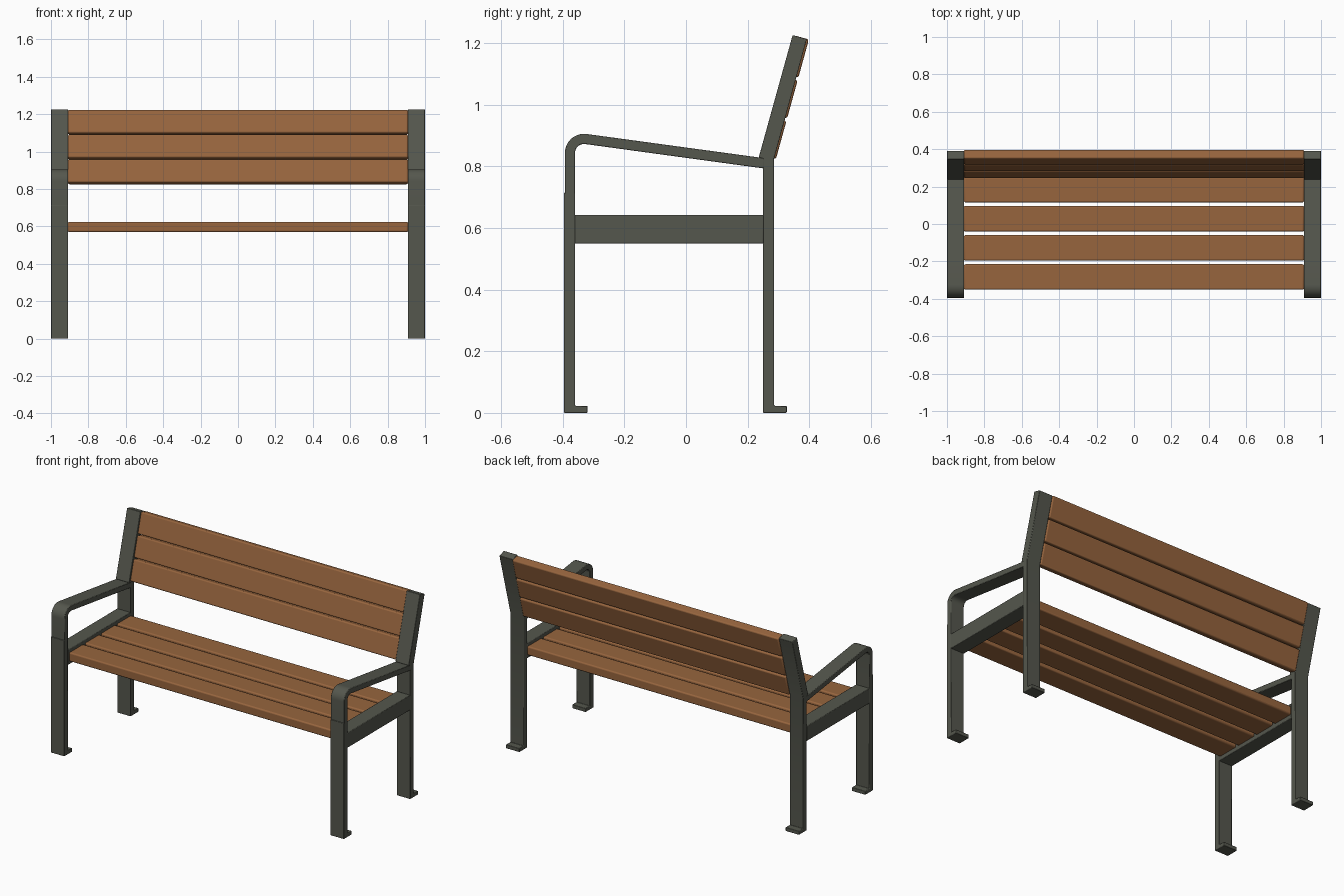
import bpy, bmesh
from math import sin, cos, pi, atan, radians

if "Cube" in bpy.data.objects:
    bpy.data.objects.remove(bpy.data.objects["Cube"])


def material(name, rgb):
    m = bpy.data.materials.new(name)
    m.diffuse_color = (*rgb, 1)
    m.use_nodes = True
    m.node_tree.nodes["Principled BSDF"].inputs["Base Color"].default_value = m.diffuse_color
    return m


METAL = material("dark_metal", (0.09, 0.095, 0.075))
WOOD = material("brown_wood", (0.31, 0.13, 0.048))


def prism(name, profile, x0, x1, mat, bevel, segments=2, mirror=False):
    """Extrude a (y, z) profile along x, round its edges, optionally mirror it."""
    bm = bmesh.new()
    face = bm.faces.new([bm.verts.new((x0, y, z)) for y, z in profile])
    ext = bmesh.ops.extrude_face_region(bm, geom=[face])
    verts = [v for v in ext["geom"] if isinstance(v, bmesh.types.BMVert)]
    bmesh.ops.translate(bm, verts=verts, vec=(x1 - x0, 0, 0))
    bmesh.ops.recalc_face_normals(bm, faces=bm.faces)
    mesh = bpy.data.meshes.new(name)
    bm.to_mesh(mesh)
    bm.free()
    mesh.materials.append(mat)
    ob = bpy.data.objects.new(name, mesh)
    bpy.context.collection.objects.link(ob)
    mod = ob.modifiers.new("bevel", 'BEVEL')
    mod.width, mod.segments = bevel, segments
    mod.limit_method, mod.angle_limit = 'ANGLE', radians(30)
    if mirror:
        ob.modifiers.new("mirror", 'MIRROR')
    bpy.ops.object.select_all(action='DESELECT')
    ob.select_set(True)
    bpy.context.view_layer.objects.active = ob
    bpy.ops.object.shade_smooth_by_angle(angle=radians(35))
    return ob


def frame_part(name, profile):
    return prism(name, profile, 0.908, 1.0, METAL, 0.003, 2, True)


# front legs with foot plate
frame_part("front_legs", [(-0.396, 0), (-0.319, 0), (-0.319, 0.023), (-0.36, 0.023),
                          (-0.36, 0.715), (-0.396, 0.715)])

# rear legs with foot plate and leaning back upright
frame_part("rear_legs", [(0.25, 0), (0.327, 0), (0.327, 0.023), (0.286, 0.023),
                         (0.286, 0.825), (0.392, 1.213), (0.346, 1.226),
                         (0.236, 0.829), (0.25, 0.825)])

# side rails carrying the seat
frame_part("seat_rails", [(-0.362, 0.55), (0.252, 0.55), (0.252, 0.642), (-0.362, 0.642)])

# armrests: a bar bent over the front leg and sloping down to the upright
SLOPE = 0.136
cy, cz, r_out, r_in, n = -0.331, 0.8437, 0.062, 0.029, 10
angles = [pi + (pi / 2 - atan(SLOPE) - pi) * i / n for i in range(n + 1)]
outer = [(cy + r_out * cos(a), cz + r_out * sin(a)) for a in angles]
inner = [(cy + r_in * cos(a), cz + r_in * sin(a)) for a in angles]
frame_part("armrests", [(cy - r_out, 0.70)] + outer + [(0.255, 0.8265), (0.255, 0.793)]
           + inner[::-1] + [(cy - r_in, 0.70)])

# seat slats
for i in range(4):
    y = -0.283 + 0.1555 * i
    prism(f"seat_slat_{i + 1}", [(y - 0.068, 0.57), (y + 0.068, 0.57),
                                 (y + 0.068, 0.625), (y - 0.068, 0.625)],
          -0.909, 0.909, WOOD, 0.008, 3)

# back slats, tilted with the upright
tilt = radians(15.4)
for i in range(3):
    s0 = 0.137 * i
    s1 = s0 + 0.129
    corners = [(s0, -0.044), (s0, 0.006), (s1, 0.006), (s1, -0.044)]
    prism(f"back_slat_{i + 1}",
          [(0.286 + s * sin(tilt) + d * cos(tilt), 0.825 + s * cos(tilt) - d * sin(tilt))
           for s, d in corners],
          -0.909, 0.909, WOOD, 0.008, 3)
